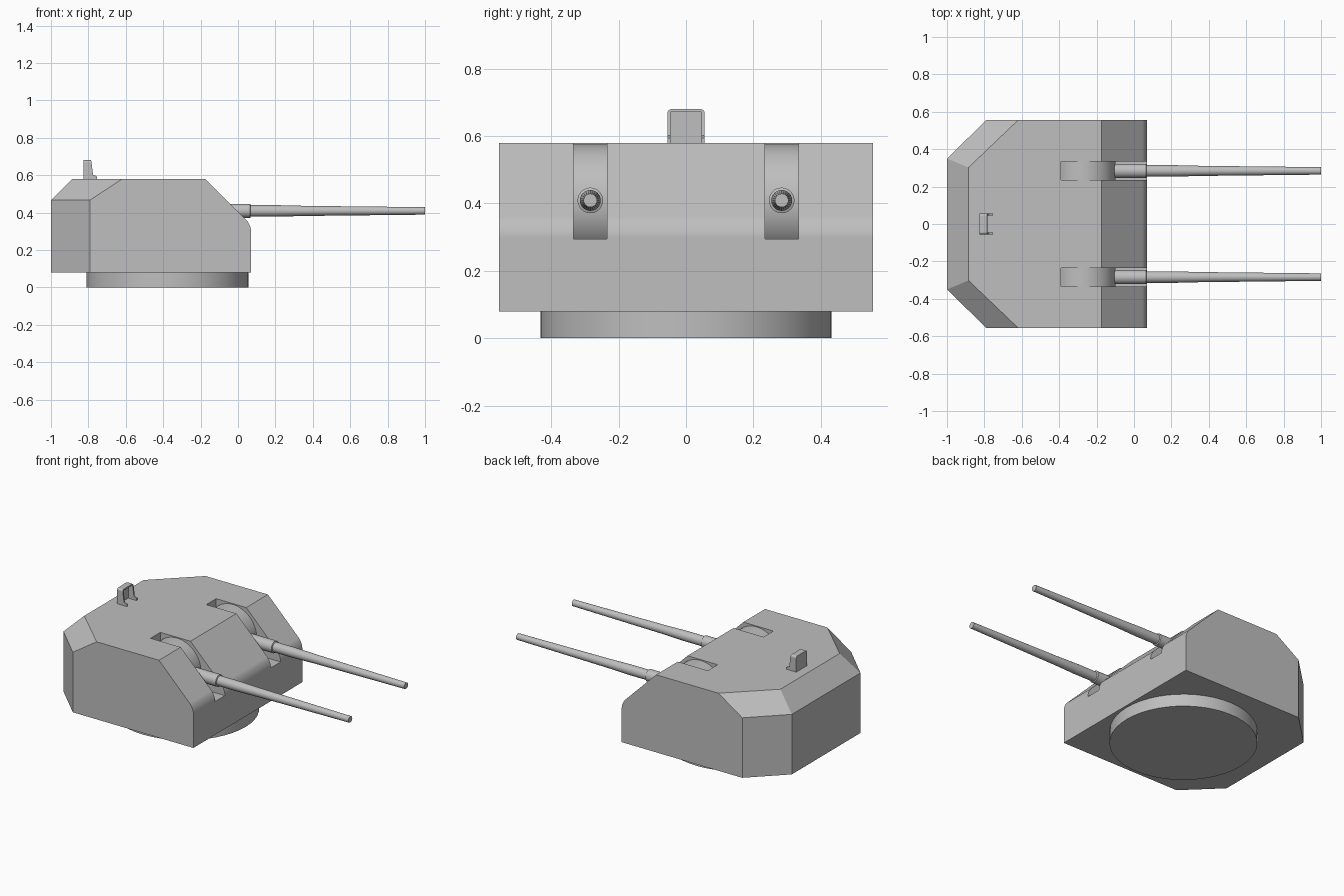
import bpy, bmesh
from math import pi, radians
from mathutils import Matrix, Vector

cube = bpy.data.objects.get("Cube")
if cube:
    bpy.data.objects.remove(cube)

paint = bpy.data.materials.new("naval_grey")
paint.use_nodes = True
GREY = (0.52, 0.52, 0.52, 1)
paint.diffuse_color = GREY
paint.node_tree.nodes["Principled BSDF"].inputs["Base Color"].default_value = GREY


def finish(bm, name, smooth=False):
    bmesh.ops.recalc_face_normals(bm, faces=bm.faces)
    mesh = bpy.data.meshes.new(name)
    bm.to_mesh(mesh)
    bm.free()
    mesh.materials.append(paint)
    obj = bpy.data.objects.new(name, mesh)
    bpy.context.collection.objects.link(obj)
    bpy.ops.object.select_all(action='DESELECT')
    obj.select_set(True)
    bpy.context.view_layer.objects.active = obj
    if smooth:
        bpy.ops.object.shade_smooth_by_angle(angle=radians(30))
    return obj


def box(name, low, high):
    bm = bmesh.new()
    low, high = Vector(low), Vector(high)
    bmesh.ops.create_cube(bm, size=1, matrix=Matrix.Translation((low + high) / 2)
                          @ Matrix.Diagonal((*(high - low), 1)))
    return finish(bm, name)


def cylinder(name, centre, radius, depth, sides, axis):
    bm = bmesh.new()
    bmesh.ops.create_cone(bm, cap_ends=True, segments=sides, radius1=radius, radius2=radius,
                          depth=depth, matrix=Matrix.Translation(centre)
                          @ Matrix.Rotation(pi / 2 if axis == 'X' else 0, 4, 'X'))
    return finish(bm, name, True)


def cut(target, cutter):
    bpy.context.view_layer.objects.active = target
    mod = target.modifiers.new("cut", 'BOOLEAN')
    mod.operation = 'DIFFERENCE'
    mod.solver = 'EXACT'
    mod.object = cutter
    bpy.ops.object.modifier_apply(modifier=mod.name)
    bpy.data.objects.remove(cutter)


def lathe_x(name, profile, y, z, sides=24):
    """Revolve (x, radius) pairs around a line parallel to x."""
    bm = bmesh.new()
    verts = [bm.verts.new((x, y, z + r)) for x, r in profile]
    edges = [bm.edges.new(pair) for pair in zip(verts, verts[1:])]
    bmesh.ops.spin(bm, geom=verts + edges, cent=(0, y, z), axis=(1, 0, 0),
                   angle=2 * pi, steps=sides)
    bmesh.ops.remove_doubles(bm, verts=bm.verts, dist=0.0005)
    return finish(bm, name, True)


# Armoured gunhouse: convex shell with chamfered rear and sloped face
half = [(-1, .35, .08), (-.79, .555, .08), (.07, .555, .08),
        (-1, .35, .467), (-.79, .555, .467), (.07, .555, .335),
        (-.885, .302, .58), (-.62, .555, .58), (-.175, .555, .58)]
bm = bmesh.new()
for x, y, z in half:
    for side in (-1, 1):
        bm.verts.new((x, side * y, z))
bmesh.ops.convex_hull(bm, input=bm.verts)
bmesh.ops.dissolve_limit(bm, angle_limit=radians(3), verts=bm.verts, edges=bm.edges)
nose = [e for e in bm.edges if all(v.co.x > .06 and v.co.z > .3 for v in e.verts)]
bmesh.ops.bevel(bm, geom=nose, offset=.035, segments=8, profile=.5, affect='EDGES')
gunhouse = finish(bm, "gunhouse")

# Turntable ring under the gunhouse
cylinder("turntable", (-.377, 0, .0405), .432, .081, 48, 'Z')

# Gun ports, rotating mantlets and barrels
for side, label in ((1, "left"), (-1, "right")):
    y = side * .284
    cut(gunhouse, box("port_cutter", (-.39, y - .05, .295), (.2, y + .05, .8)))
    cylinder(label + "_mantlet", (-.27, y, .405), .17, .099, 64, 'X')
    lathe_x(label + "_barrel",
            [(-.15, 0), (-.15, .038), (.065, .038), (.068, .031), (.2, .031),
             (.36, .027), (1, .02), (1, 0)], y, .409)

# Sighting hood: tapered side profile, hollowed from the front
bm = bmesh.new()
outline = [(-.825, .578), (-.755, .578), (-.755, .594), (-.775, .602), (-.785, .68), (-.825, .68)]
face = bm.faces.new([bm.verts.new((x, -.055, z)) for x, z in outline])
new = bmesh.ops.extrude_face_region(bm, geom=[face])["geom"]
bmesh.ops.translate(bm, vec=(0, .11, 0), verts=[g for g in new if isinstance(g, bmesh.types.BMVert)])
crown = [e for e in bm.edges if all(v.co.z > .67 for v in e.verts)
         and abs(e.verts[0].co.y - e.verts[1].co.y) < .01]
bmesh.ops.bevel(bm, geom=crown, offset=.012, segments=4, profile=.5, affect='EDGES')
hood = finish(bm, "sighting_hood")
cut(hood, box("hood_cutter", (-.815, -.046, .55), (-.7, .046, .672)))
